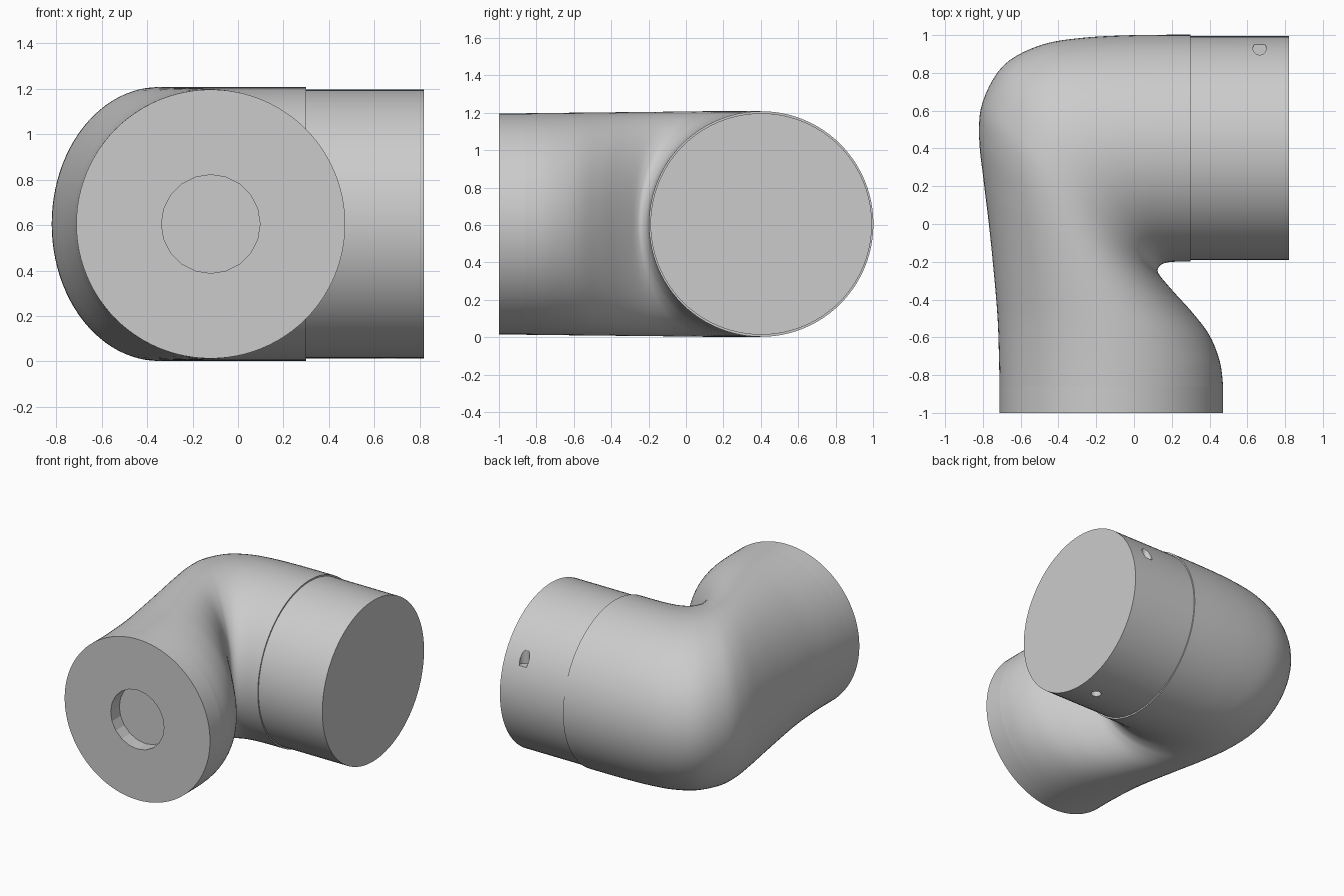
import bpy, bmesh, math
from mathutils import Vector, Matrix

cube = bpy.data.objects.get("Cube")
if cube:
    bpy.data.objects.remove(cube, do_unlink=True)

MID = 0.605      # height of both pipe axes
SIDES = 96

grey = bpy.data.materials.new("light_grey")
grey.use_nodes = True
GREY = (0.6, 0.6, 0.6, 1)
grey.diffuse_color = GREY
grey.node_tree.nodes["Principled BSDF"].inputs["Base Color"].default_value = GREY


def make_object(name, bm):
    bmesh.ops.recalc_face_normals(bm, faces=bm.faces)
    mesh = bpy.data.meshes.new(name)
    bm.to_mesh(mesh)
    bm.free()
    mesh.materials.append(grey)
    obj = bpy.data.objects.new(name, mesh)
    bpy.context.collection.objects.link(obj)
    return obj


def cylinder(name, start, end, radius, sides=SIDES):
    start, end = Vector(start), Vector(end)
    axis = end - start
    turn = axis.to_track_quat('Z', 'Y').to_matrix().to_4x4()
    bm = bmesh.new()
    bmesh.ops.create_cone(bm, cap_ends=True, segments=sides, radius1=radius,
                          radius2=radius, depth=axis.length,
                          matrix=Matrix.Translation((start + end) / 2) @ turn)
    return make_object(name, bm)


def cut(target, cutter):
    mod = target.modifiers.new(cutter.name, 'BOOLEAN')
    mod.operation = 'DIFFERENCE'
    mod.solver = 'EXACT'
    mod.object = cutter
    cutter.hide_render = True
    cutter.hide_set(True)


def smooth(obj):
    bpy.ops.object.select_all(action='DESELECT')
    obj.select_set(True)
    bpy.context.view_layer.objects.active = obj
    bpy.ops.object.shade_smooth_by_angle(angle=math.radians(35))


def spline(points, i, t):
    p0, p1 = points[max(i - 1, 0)], points[i]
    p2, p3 = points[i + 1], points[min(i + 2, len(points) - 1)]
    return 0.5 * (2 * p1 + (p2 - p0) * t + (2 * p0 - 5 * p1 + 4 * p2 - p3) * t**2
                  + (3 * p1 - p0 - 3 * p2 + p3) * t**3)


# Elbow shell: each section is an ellipse spanning the outer and inner bend
outer = [(-.712, -.86), (-.715, -.7), (-.722, -.5), (-.74, -.28), (-.765, -.03),
         (-.795, .22), (-.82, .46), (-.80, .65), (-.69, .84), (-.5, .945),
         (-.28, .985), (0, 1.0), (.3, 1.002)]
inner = [(.472, -.86), (.455, -.73), (.40, -.59), (.31, -.47), (.215, -.365),
         (.15, -.29), (.13, -.262), (.125, -.246), (.13, -.23), (.143, -.216),
         (.165, -.206), (.21, -.2), (.3, -.198)]
outer = [Vector(p) for p in outer]
inner = [Vector(p) for p in inner]
STEPS = 5
bm = bmesh.new()
rings = []
last = len(outer) - 1
for k in range(last * STEPS + 1):
    i = min(k // STEPS, last - 1)
    t = k / STEPS - i
    a, b = spline(outer, i, t), spline(inner, i, t)
    centre, half = (a + b) / 2, (a - b) / 2
    height = 0.592 + 0.011 * min(1, k / (STEPS * 6))
    ring = []
    for s in range(SIDES):
        ang = math.tau * s / SIDES
        p = centre + half * math.cos(ang)
        ring.append(bm.verts.new((p.x, p.y, MID + height * math.sin(ang))))
    rings.append(ring)
for r0, r1 in zip(rings, rings[1:]):
    for s in range(SIDES):
        n = (s + 1) % SIDES
        bm.faces.new((r0[s], r0[n], r1[n], r1[s]))
bm.faces.new(rings[0])
bm.faces.new(rings[-1])
smooth(make_object("elbow_shell", bm))

# Front collar with a shallow round recess
collar = cylinder("front_collar", (-.12, -1, MID), (-.12, -.86, MID), .592)
recess = cylinder("recess_cutter", (-.12, -1.1, MID), (-.12, -.9, MID), .217, 20)
smooth(collar)
cut(collar, recess)

# Side end cap with two small screw holes
end_cap = cylinder("side_end_cap", (.28, .402, MID), (.82, .402, MID), .592)
smooth(end_cap)
cut(end_cap, cylinder("back_hole_cutter", (.665, .93, .83), (.665, .93, 1.1), .035, 20))
cut(end_cap, cylinder("bottom_hole_cutter", (.665, .39, -.1), (.665, .39, .07), .035, 20))
